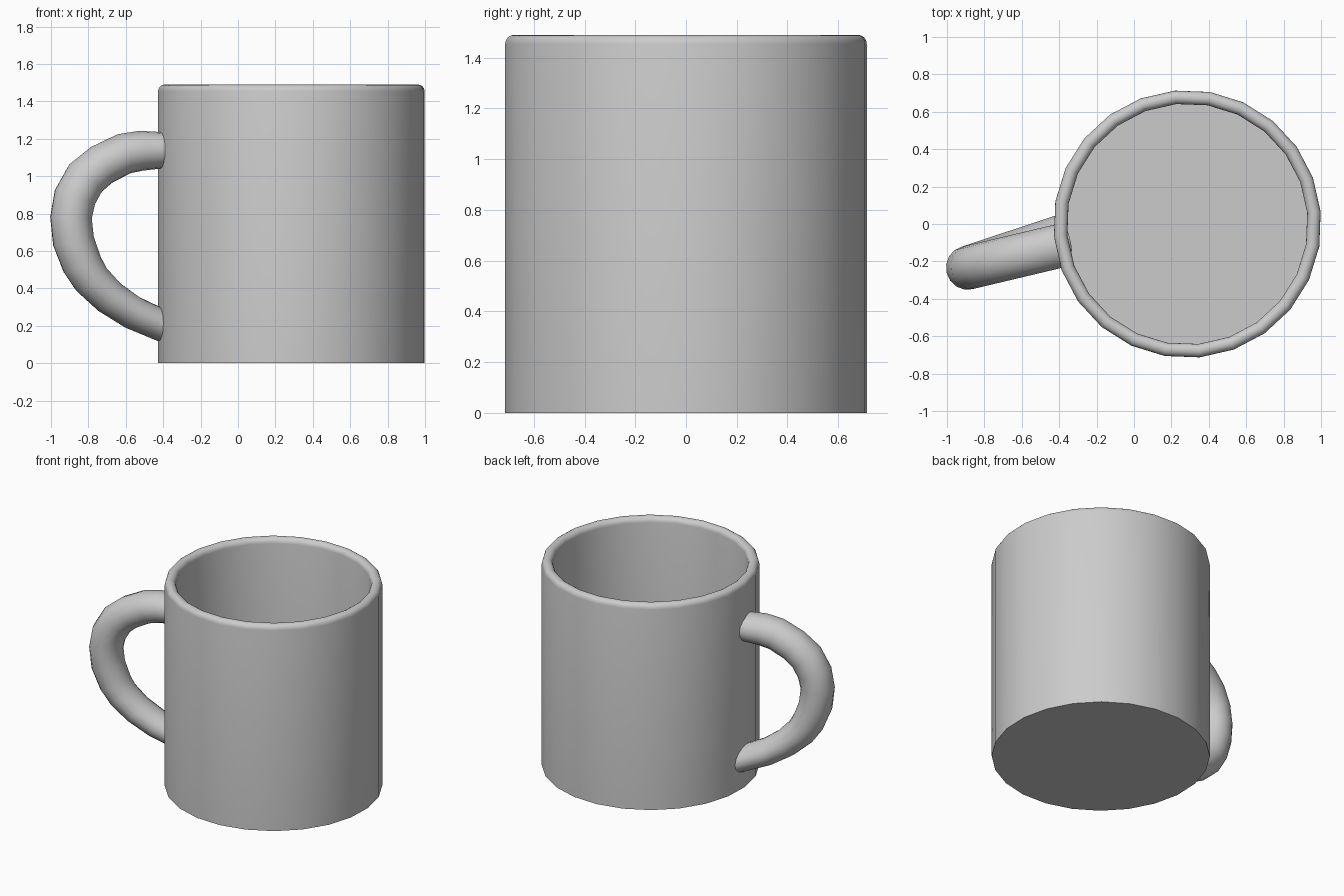
import bpy
import bmesh
from math import sin, cos, pi, radians
from mathutils import Vector

cube = bpy.data.objects.get("Cube")
if cube:
    bpy.data.objects.remove(cube, do_unlink=True)

# Plain grey glaze
grey = bpy.data.materials.new("grey_glaze")
grey.use_nodes = True
colour = (0.6, 0.6, 0.6, 1)
grey.diffuse_color = colour
grey.node_tree.nodes["Principled BSDF"].inputs["Base Color"].default_value = colour


def loft(name, rings, sharp):
    """Skin a list of closed rings and cap both ends."""
    bm = bmesh.new()
    loops = [[bm.verts.new(p) for p in ring] for ring in rings]
    for a, b in zip(loops, loops[1:]):
        n = len(a)
        for i in range(n):
            j = (i + 1) % n
            bm.faces.new((a[i], a[j], b[j], b[i]))
    bm.faces.new(loops[0][::-1])
    bm.faces.new(loops[-1])
    bmesh.ops.recalc_face_normals(bm, faces=bm.faces)
    mesh = bpy.data.meshes.new(name)
    bm.to_mesh(mesh)
    bm.free()
    mesh.materials.append(grey)
    obj = bpy.data.objects.new(name, mesh)
    bpy.context.collection.objects.link(obj)
    bpy.ops.object.select_all(action="DESELECT")
    obj.select_set(True)
    bpy.context.view_layer.objects.active = obj
    bpy.ops.object.shade_smooth_by_angle(angle=radians(sharp))
    return obj


# Mug body: outer wall, rounded lip, inner wall and floor as one lathe profile
SIDES, CENTRE_X, RADIUS, HEIGHT, LIP = 24, 0.285, 0.716, 1.49, 0.036
profile = [(RADIUS, 0)]
for k in range(9):
    a = pi * k / 8
    profile.append((RADIUS - LIP + LIP * cos(a), HEIGHT - LIP + LIP * sin(a)))
profile.append((RADIUS - 2 * LIP, 0.07))


def circle(r, z):
    angles = [2 * pi * i / SIDES + radians(5.3) for i in range(SIDES)]
    return [(CENTRE_X + r * cos(a), r * sin(a), z) for a in angles]


loft("mug_body", [circle(r, z) for r, z in profile], 40)

# Handle centre line (x, z) with the in-plane half thickness
path = [(-0.38, 1.14, 0.095), (-0.52, 1.136, 0.107), (-0.61, 1.12, 0.11),
        (-0.73, 1.06, 0.112), (-0.815, 0.99, 0.115), (-0.872, 0.888, 0.115),
        (-0.893, 0.778, 0.112), (-0.88, 0.655, 0.112), (-0.834, 0.53, 0.108),
        (-0.785, 0.45, 0.102), (-0.69, 0.355, 0.095), (-0.565, 0.272, 0.09),
        (-0.38, 0.19, 0.085)]
TIP, WIDTH = 6, 0.117
points = []
for i, (x, z, _) in enumerate(path):
    root_y = -0.12 if i <= TIP else -0.075
    t = (-0.41 - x) / 0.483
    points.append(Vector((x, root_y + (-0.235 - root_y) * t, z)))

rings = []
for i, p in enumerate(points):
    along = (points[min(i + 1, TIP * 2)] - points[max(i - 1, 0)]).normalized()
    side = Vector((-0.24, 0.97, 0))
    side = (side - along * side.dot(along)).normalized()
    out = along.cross(side)
    rings.append([p + side * WIDTH * cos(a) + out * path[i][2] * sin(a)
                  for a in [2 * pi * k / 16 for k in range(16)]])
loft("handle", rings, 50)
